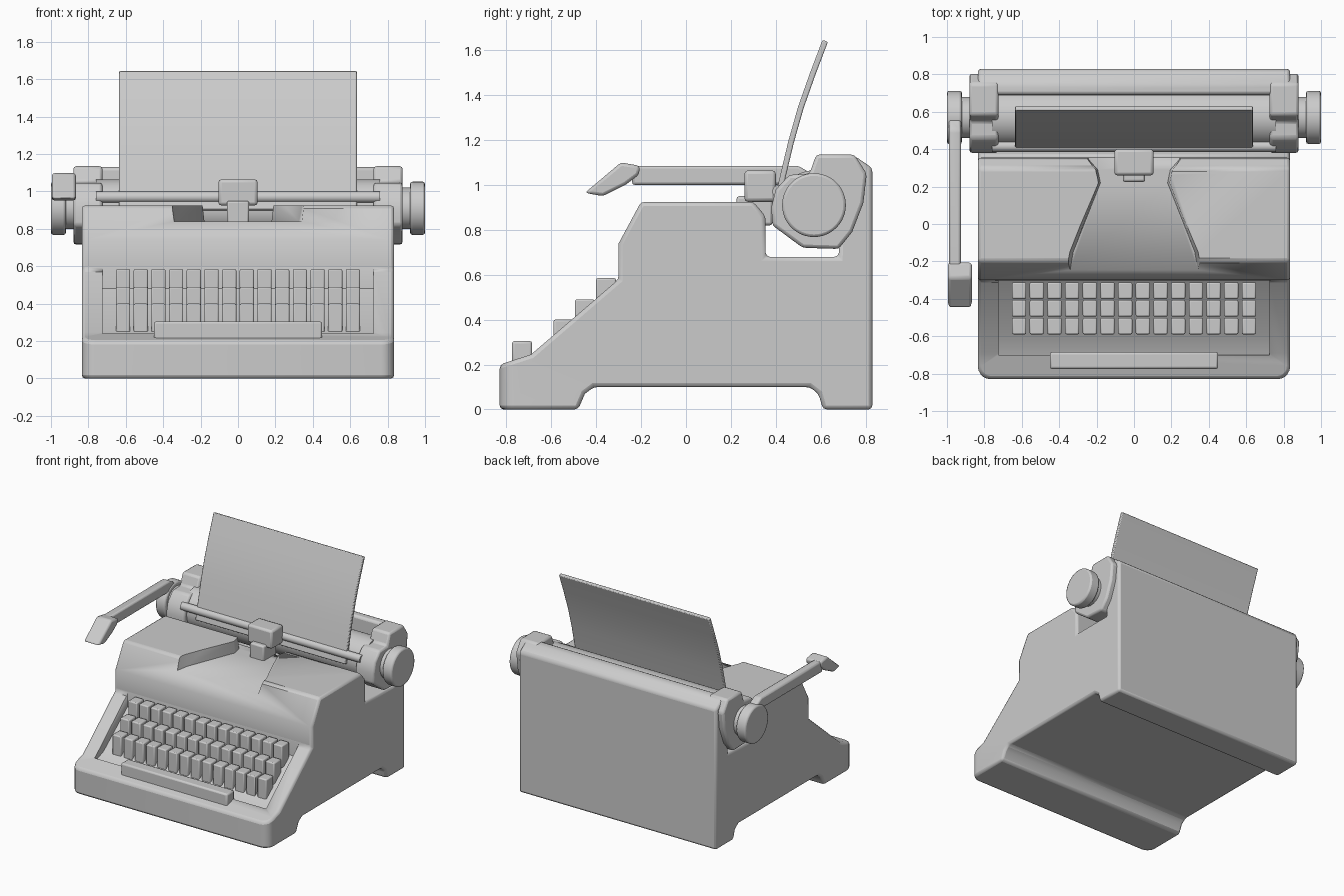
import bpy, bmesh, math
from mathutils import Matrix

if "Cube" in bpy.data.objects:
    bpy.data.objects.remove(bpy.data.objects["Cube"])


def finish(bm, name, bevel=0.0, segs=2):
    """Turn a bmesh into a smooth-by-angle object with an optional bevel."""
    bmesh.ops.recalc_face_normals(bm, faces=bm.faces[:])
    me = bpy.data.meshes.new(name)
    bm.to_mesh(me)
    bm.free()
    ob = bpy.data.objects.new(name, me)
    bpy.context.scene.collection.objects.link(ob)
    bpy.ops.object.select_all(action='DESELECT')
    ob.select_set(True)
    bpy.context.view_layer.objects.active = ob
    bpy.ops.object.shade_smooth_by_angle(angle=math.radians(35))
    if bevel:
        m = ob.modifiers.new("bevel", 'BEVEL')
        m.width, m.segments = bevel, segs
        m.limit_method, m.angle_limit = 'ANGLE', math.radians(30)
    return ob


def prism_bm(pts, x0, x1):
    """Side profile (y, z) extruded along x."""
    bm = bmesh.new()
    a = [bm.verts.new((x0, y, z)) for y, z in pts]
    b = [bm.verts.new((x1, y, z)) for y, z in pts]
    bm.faces.new(a)
    bm.faces.new(b[::-1])
    n = len(pts)
    for i in range(n):
        j = (i + 1) % n
        bm.faces.new((a[i], b[i], b[j], a[j]))
    return bm


def prism(name, pts, x0, x1, bevel=0.0):
    return finish(prism_bm(pts, x0, x1), name, bevel)


def add_box(bm, x0, x1, y0, y1, z0, z1):
    mat = Matrix.Translation(((x0 + x1) / 2, (y0 + y1) / 2, (z0 + z1) / 2)) @ \
        Matrix.Diagonal((x1 - x0, y1 - y0, z1 - z0, 1))
    bmesh.ops.create_cube(bm, size=1, matrix=mat)


def box(name, *dims, bevel=0.012):
    bm = bmesh.new()
    add_box(bm, *dims)
    return finish(bm, name, bevel)


def rod(name, x0, x1, y, z, r, bevel=0.0, segs=48):
    bm = bmesh.new()
    mat = Matrix.Translation(((x0 + x1) / 2, y, z)) @ Matrix.Rotation(math.pi / 2, 4, 'Y')
    bmesh.ops.create_cone(bm, cap_ends=True, segments=segs, radius1=r, radius2=r,
                          depth=abs(x1 - x0), matrix=mat)
    return finish(bm, name, bevel)


def cut(target, cutter):
    m = target.modifiers.new("cut", 'BOOLEAN')
    m.operation, m.solver, m.object = 'DIFFERENCE', 'EXACT', cutter
    cutter.hide_render = True
    cutter.hide_set(True)


# Main case: one side profile with front and rear foot bars and rear wall
case = [(-0.83, 0), (-0.83, 0.20), (-0.69, 0.245), (-0.30, 0.58), (-0.30, 0.74),
        (-0.20, 0.925), (0.30, 0.925), (0.355, 0.86), (0.355, 0.68), (0.68, 0.68),
        (0.69, 1.13), (0.75, 1.13), (0.83, 1.075), (0.83, 0), (0.61, 0),
        (0.59, 0.07), (0.55, 0.10), (-0.41, 0.10), (-0.45, 0.07), (-0.48, 0)]
bm = prism_bm(case, -0.835, 0.835)
corners = [e for e in bm.edges if all(v.co.y < -0.82 for v in e.verts)
           and abs(e.verts[0].co.z - e.verts[1].co.z) > 0.1]
bmesh.ops.recalc_face_normals(bm, faces=bm.faces[:])
bmesh.ops.bevel(bm, geom=corners, offset=0.07, segments=5, profile=0.5, affect='EDGES')
body = finish(bm, "case", 0.018)

# Keyboard well
cut(body, prism("keyboard_well_cutter",
                [(-0.70, 0.21), (-0.59, 0.25), (-0.301, 0.48), (-0.301, 0.66), (-0.70, 0.66)],
                -0.725, 0.725))

# Type basket recess: trapezoid in plan, flaring upward and open to the carriage
half = [(0.365, -0.32), (0.335, -0.15), (0.185, 0.22), (0.20, 0.29), (0.25, 0.345), (0.25, 0.45)]
plan = half + [(-x, y) for x, y in reversed(half)]
bm = bmesh.new()
low = [bm.verts.new((x * 0.97, y, 0.84)) for x, y in plan]
top = [bm.verts.new((x * 1.06, y, 0.98)) for x, y in plan]
bm.faces.new(low)
bm.faces.new(top)
for i in range(len(plan)):
    j = (i + 1) % len(plan)
    bm.faces.new((low[i], low[j], top[j], top[i]))
cut(body, finish(bm, "type_basket_cutter"))

# Three stepped rows of keys
for r, (y, z) in enumerate([(-0.59, 0.40), (-0.495, 0.49), (-0.40, 0.585)]):
    bm = bmesh.new()
    for k in range(14):
        x = (k - 6.5) * 0.0945
        add_box(bm, x - 0.038, x + 0.038, y, y + 0.088, z - 0.17, z)
    finish(bm, f"key_row_{r + 1}", 0.008)

# Space bar
box("space_bar", -0.45, 0.45, -0.775, -0.685, 0.17, 0.305, bevel=0.012)

# Type guide over the recess
box("type_guide_head", -0.105, 0.105, 0.26, 0.40, 0.925, 1.065, bevel=0.016)
box("type_guide_stem", -0.06, 0.06, 0.225, 0.385, 0.82, 0.95)

# Carriage end plates
plate = [(0.385, 0.82), (0.52, 0.72), (0.68, 0.715), (0.74, 0.79), (0.79, 0.92), (0.805, 1.05),
         (0.75, 1.135), (0.58, 1.135), (0.55, 1.05), (0.46, 1.045), (0.40, 0.98), (0.38, 0.90)]
for side, s in (("left", -1), ("right", 1)):
    prism(f"carriage_plate_{side}", plate, s * 0.725, s * 0.88, 0.015)
    rod(f"knob_collar_{side}", s * 0.86, s * 0.935, 0.57, 0.91, 0.11)
    rod(f"platen_knob_{side}", s * 0.92, s * 1.0, 0.57, 0.91, 0.142, 0.012)

# Platen roller and paper rail
rod("platen", -0.76, 0.76, 0.57, 0.91, 0.155)
rod("paper_rail", -0.76, 0.76, 0.415, 0.97, 0.03, segs=20)

# Curved sheet of paper
line = [(0.40, 0.90), (0.43, 1.03), (0.468, 1.19), (0.512, 1.345), (0.565, 1.495), (0.62, 1.64)]
sheet = [(y + 0.012, z - 0.003) for y, z in line] + [(y - 0.012, z + 0.006) for y, z in reversed(line)]
prism("paper", sheet, -0.635, 0.635, 0.006)

# Carriage return lever on the left
prism("return_lever_arm", [(-0.24, 1.00), (0.54, 1.00), (0.56, 1.05), (0.50, 1.085), (-0.24, 1.085)],
      -0.99, -0.925, 0.012)
prism("return_lever_handle", [(-0.45, 0.965), (-0.37, 0.95), (-0.27, 1.00), (-0.21, 1.045),
                              (-0.205, 1.085), (-0.29, 1.10)], -0.995, -0.867, 0.014)
